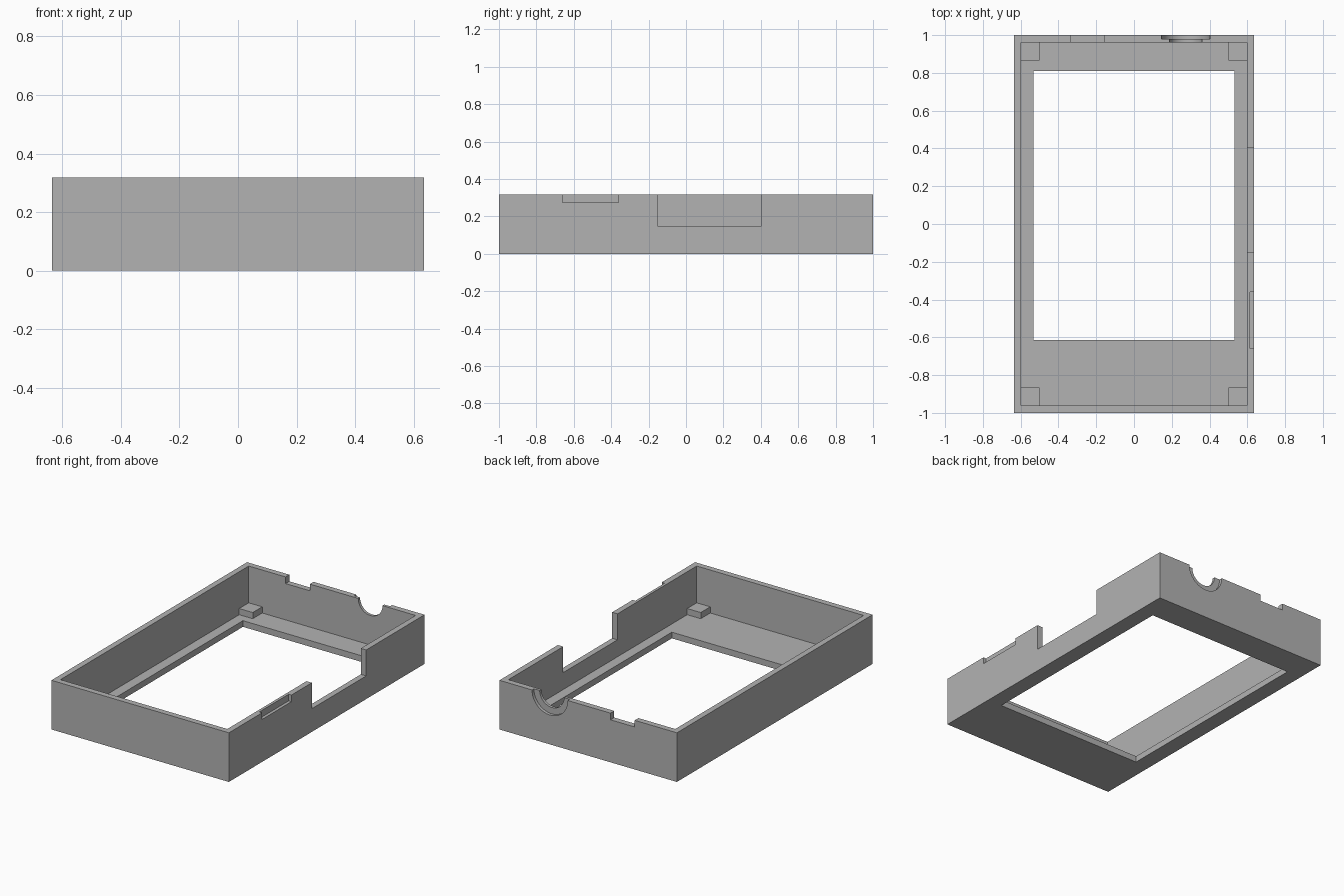
import bpy
import math

cube = bpy.data.objects.get("Cube")
if cube:
    bpy.data.objects.remove(cube, do_unlink=True)

HX, HY, TOP = 0.635, 1.0, 0.318      # outer half sizes and height
WALL, FLOOR = 0.038, 0.04
OVER = 0.1                           # how far cutters reach past the shell

grey = bpy.data.materials.new("plain_grey")
grey.use_nodes = True
color = (0.45, 0.45, 0.45, 1.0)
grey.diffuse_color = color
grey.node_tree.nodes["Principled BSDF"].inputs["Base Color"].default_value = color


def box(name, x, y, z):
    """Box spanning the given (low, high) ranges."""
    mid = [(a + b) / 2 for a, b in (x, y, z)]
    bpy.ops.mesh.primitive_cube_add(size=1, location=mid)
    ob = bpy.context.object
    ob.name = name
    ob.scale = [b - a for a, b in (x, y, z)]
    bpy.ops.object.transform_apply(location=True, rotation=False, scale=True)
    ob.data.materials.append(grey)
    return ob


def bore(name, x, radius, y):
    """Cylinder along y, centred on the rim height."""
    bpy.ops.mesh.primitive_cylinder_add(
        vertices=64, radius=radius, depth=y[1] - y[0],
        location=(x, sum(y) / 2, TOP), rotation=(math.pi / 2, 0, 0))
    ob = bpy.context.object
    ob.name = name
    ob.data.materials.append(grey)
    return ob


def cut(target, cutter):
    cutter.hide_render = True
    mod = target.modifiers.new("cut", "BOOLEAN")
    mod.operation = "DIFFERENCE"
    mod.solver = "EXACT"
    mod.object = cutter
    bpy.ops.object.select_all(action="DESELECT")
    bpy.context.view_layer.objects.active = target
    target.select_set(True)
    bpy.ops.object.modifier_apply(modifier=mod.name)
    bpy.data.objects.remove(cutter, do_unlink=True)


# Open tray shell
case = box("case_shell", (-HX, HX), (-HY, HY), (0, TOP))
ix, iy = HX - WALL, HY - WALL
high = (TOP - 0.043, TOP + OVER)
cutters = [
    box("cavity", (-ix, ix), (-iy, iy), (FLOOR, TOP + OVER)),
    box("screen_window", (-0.532, 0.532), (-0.615, 0.81), (-OVER, FLOOR + OVER)),
    # Right wall: deep opening and shallow outer recess
    box("side_opening", (ix - 0.05, HX + OVER), (-0.152, 0.403), (0.15, TOP + OVER)),
    box("side_recess", (HX - 0.02, HX + OVER), (-0.66, -0.36), high),
    # Back wall: small slot and stepped half-round cable port
    box("back_slot", (-0.333, -0.16), (iy - 0.05, HY + OVER), high),
    bore("port_bore", 0.274, 0.087, (iy - 0.05, HY + OVER)),
    bore("port_counterbore", 0.274, 0.128, (HY - 0.02, HY + OVER)),
]
for cutter in cutters:
    cut(case, cutter)

bpy.ops.object.shade_smooth_by_angle(angle=math.radians(30))

# Low support pads in the inner corners, sunk slightly into the shell
SINK, PAD = 0.01, 0.097
for sx, side in ((-1, "right"), (1, "left")):
    for sy, end in ((-1, "front"), (1, "back")):
        xs = sorted((sx * (ix - PAD), sx * (ix + SINK)))
        ys = sorted((sy * (iy - PAD), sy * (iy + SINK)))
        box(f"{end}_{'left' if sx > 0 else 'right'}_pad", xs, ys,
            (FLOOR - SINK, FLOOR + 0.04))
